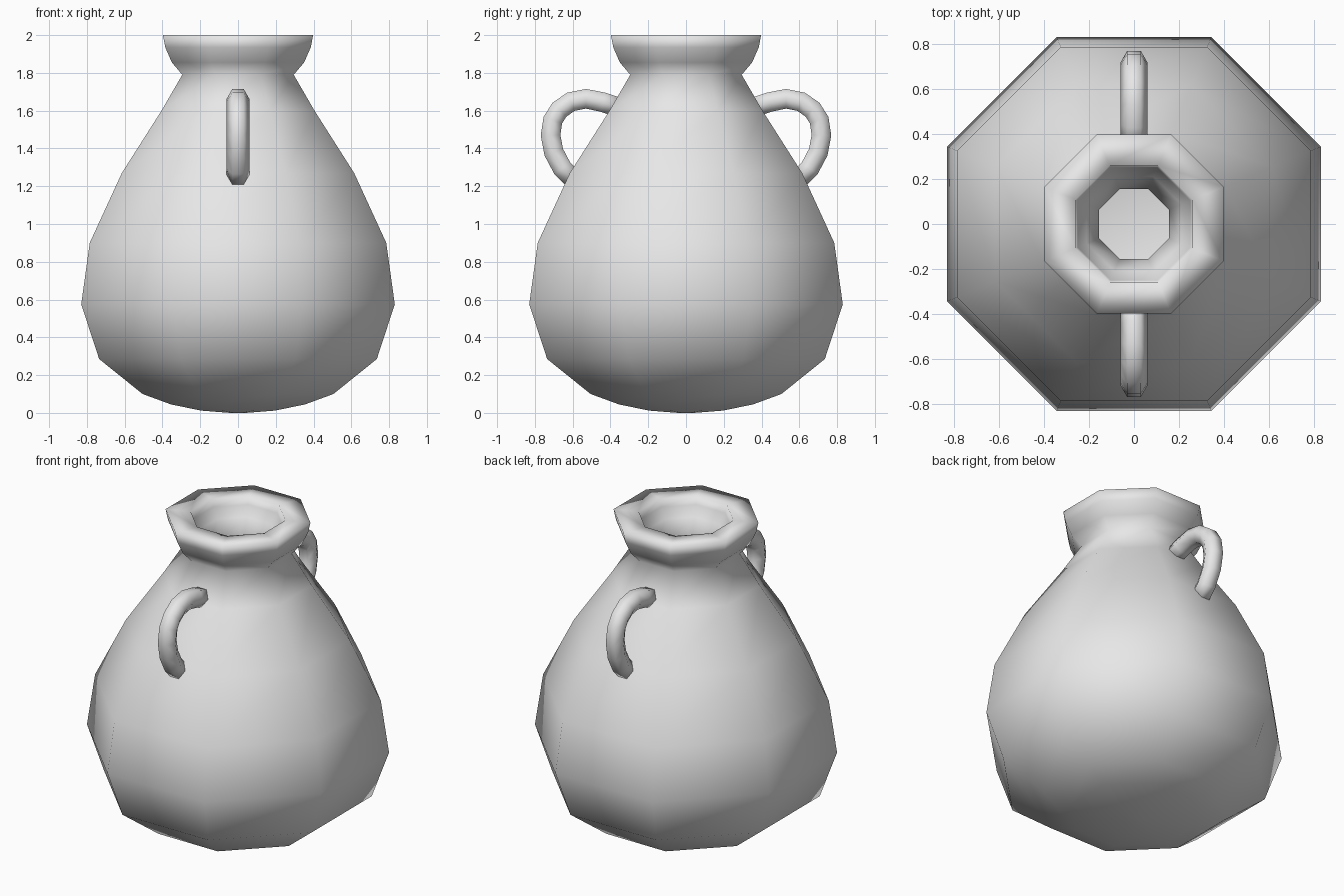
import bpy
import bmesh
from math import cos, sin, pi
from mathutils import Vector

cube = bpy.data.objects.get("Cube")
if cube:
    bpy.data.objects.remove(cube, do_unlink=True)

clay = bpy.data.materials.new("grey clay")
clay.use_nodes = True
GREY = (0.8, 0.8, 0.8, 1)
clay.diffuse_color = GREY
clay.node_tree.nodes["Principled BSDF"].inputs["Base Color"].default_value = GREY


def loft(name, rings):
    """Skin a list of equal-sided rings; cap both ends; smooth shade."""
    bm = bmesh.new()
    loops = [[bm.verts.new(p) for p in ring] for ring in rings]
    n = len(loops[0])
    for a, b in zip(loops, loops[1:]):
        for i in range(n):
            j = (i + 1) % n
            bm.faces.new((a[i], a[j], b[j], b[i]))
    bm.faces.new(loops[0])
    bm.faces.new(loops[-1])
    bmesh.ops.recalc_face_normals(bm, faces=bm.faces)
    for f in bm.faces:
        f.smooth = True
    mesh = bpy.data.meshes.new(name)
    bm.to_mesh(mesh)
    bm.free()
    mesh.materials.append(clay)
    obj = bpy.data.objects.new(name, mesh)
    bpy.context.collection.objects.link(obj)
    return obj


# Thick-walled octagonal pot: (distance to flat side, height)
outer = [(0.04, 0), (0.195, 0.012), (0.355, 0.045), (0.505, 0.1),
         (0.735, 0.285), (0.83, 0.575), (0.785, 0.9), (0.615, 1.27),
         (0.405, 1.6), (0.295, 1.79), (0.35, 1.855), (0.385, 1.935), (0.398, 2)]
inner = [(0.26, 2), (0.25, 1.95), (0.21, 1.89), (0.155, 1.79), (0.28, 1.53),
         (0.49, 1.21), (0.65, 0.87), (0.69, 0.59), (0.62, 0.37), (0.43, 0.23),
         (0.2, 0.16), (0.04, 0.15)]


def octagon(r, z):
    r /= cos(pi / 8)
    angles = [(i + 0.5) * pi / 4 for i in range(8)]
    return [(r * cos(a), r * sin(a), z) for a in angles]


loft("pot_body", [octagon(r, z) for r, z in outer + inner])

# Hexagonal tube handles, front and back
path = [Vector((0, y, z)) for y, z in (
    (0.35, 1.615), (0.44, 1.645), (0.53, 1.663), (0.61, 1.647), (0.67, 1.605),
    (0.705, 1.55), (0.717, 1.47), (0.7, 1.38), (0.655, 1.295), (0.595, 1.235))]


def handle(name, side):
    rings = []
    for i, p in enumerate(path):
        t = (path[min(i + 1, len(path) - 1)] - path[max(i - 1, 0)]).normalized()
        across = Vector((1, 0, 0))
        up = t.cross(across)
        ring = [p + 0.06 * (cos(k * pi / 3) * across + sin(k * pi / 3) * up)
                for k in range(6)]
        rings.append([(v.x, v.y * side, v.z) for v in ring])
    loft(name, rings)


handle("front_handle", -1)
handle("back_handle", 1)
